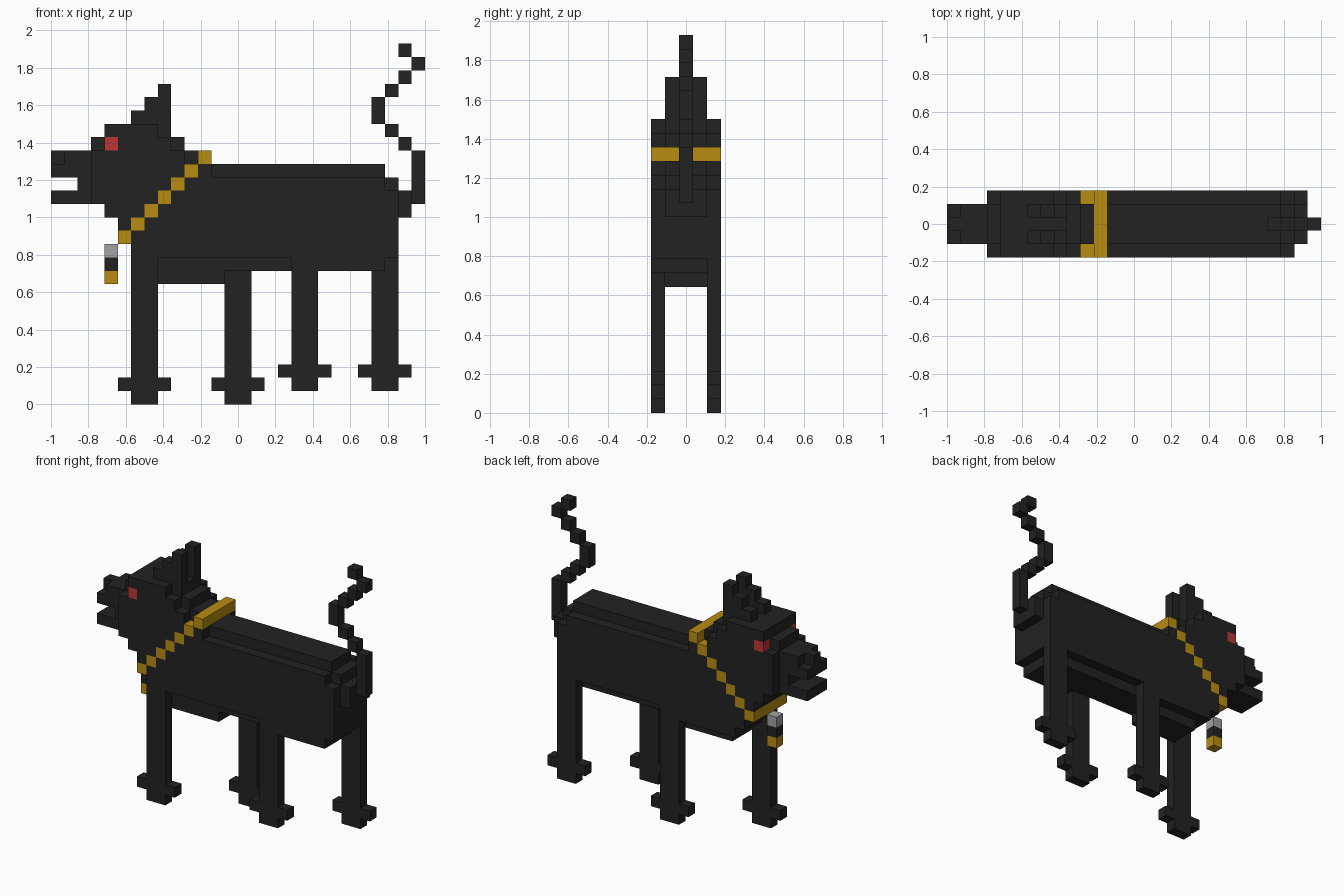
import bpy, bmesh
from mathutils import Matrix, Vector

cube = bpy.data.objects.get("Cube")
if cube:
    bpy.data.objects.remove(cube, do_unlink=True)

V = 1 / 14                                   # size of one block
ORIGIN = Vector((-1, -2.5 * V, 0))


def material(name, rgb):
    m = bpy.data.materials.new(name)
    m.use_nodes = True
    color = (*rgb, 1)
    m.diffuse_color = color
    bsdf = next(n for n in m.node_tree.nodes if n.type == 'BSDF_PRINCIPLED')
    bsdf.inputs["Base Color"].default_value = color
    bsdf.inputs["Roughness"].default_value = 0.8
    return m


black = material("black", (0.016, 0.016, 0.016))
gold = material("gold", (0.479, 0.262, 0.006))
red = material("red", (0.50, 0.037, 0.037))
grey = material("grey", (0.36, 0.36, 0.36))


def part(name, mat, boxes):
    """Boxes are inclusive block ranges: (x0, x1, y0, y1, z0, z1)."""
    bm = bmesh.new()
    for x0, x1, y0, y1, z0, z1 in boxes:
        lo = Vector((x0, y0, z0)) * V + ORIGIN
        hi = Vector((x1 + 1, y1 + 1, z1 + 1)) * V + ORIGIN
        mat4 = Matrix.Translation((lo + hi) / 2) @ Matrix.Diagonal((*(hi - lo), 1))
        bmesh.ops.create_cube(bm, size=1, matrix=mat4)
    me = bpy.data.meshes.new(name)
    bm.to_mesh(me)
    bm.free()
    me.materials.append(mat)
    ob = bpy.data.objects.new(name, me)
    bpy.context.collection.objects.link(ob)
    return ob


# Torso: each row starts just behind the slanted collar
torso = [(6, 25, 0, 4, 11, 12)]
torso += [(k - 6, 25, 0, 4, k, k) for k in range(13, 16)]
torso += [(10, 24, 0, 4, 16, 16), (25, 25, 1, 3, 16, 16)]
part("torso", black, torso)
part("back_ridge", black, [(11, 11, 0, 4, 17, 17), (12, 24, 1, 3, 17, 17)])
part("belly", black, [(7, 24, 1, 3, 10, 10), (8, 12, 1, 3, 9, 9),
                      (18, 24, 0, 0, 10, 10), (7, 12, 4, 4, 10, 10)])

# Legs with wider paws: first block, side, ground level
for name, x, y, z in (("front_right_leg", 6, 0, 0), ("front_left_leg", 13, 4, 0),
                      ("back_right_leg", 18, 0, 1), ("back_left_leg", 24, 4, 1)):
    part(name, black, [(x, x + 1, y, y, z, 10),
                       (x - 1, x - 1, y, y, z + 1, z + 1),
                       (x + 2, x + 2, y, y, z + 1, z + 1)])

# Collar: diagonal stair of blocks around the neck
part("collar", gold, [(k - 7, k - 7, 0, 4, k, k) for k in range(12, 19)])

# Head and neck in front of the collar
part("head", black, [
    (5, 5, 0, 4, 13, 13), (4, 6, 0, 4, 14, 14), (3, 7, 0, 4, 15, 15),
    (3, 8, 0, 4, 16, 16), (3, 9, 0, 4, 17, 18), (10, 10, 1, 3, 18, 18),
    (3, 9, 1, 3, 19, 19), (5, 8, 0, 4, 19, 19),
    (4, 7, 0, 4, 20, 20), (8, 8, 1, 3, 20, 20)])
part("upper_snout", black, [(0, 2, 1, 3, 17, 17), (1, 2, 1, 3, 18, 18),
                            (2, 2, 1, 3, 16, 16)])
part("nose", black, [(0, 0, 2, 2, 18, 18)])
part("lower_jaw", black, [(0, 2, 1, 3, 15, 15)])

# Paired eyes and stepped ears
for side, eye_y, ear_y in (("right", 0, 1), ("left", 4, 3)):
    part(side + "_eye", red, [(4, 4, eye_y, eye_y, 19, 19)])
    part(side + "_ear", black, [(6 + s, 8, ear_y, ear_y, 21 + s, 21 + s)
                                for s in range(3)])

# Hanging pendant
for name, mat, z in (("pendant_ring", grey, 11), ("pendant_middle", black, 10),
                     ("pendant_tip", gold, 9)):
    part(name, mat, [(4, 4, 2, 2, z, z)])

# Zigzag tail on its root block
part("tail_root", black, [(26, 26, 1, 3, 14, 15)])
tail = [(27, 15, 18), (26, 19, 19), (25, 20, 20), (24, 21, 22),
        (25, 23, 23), (26, 24, 24), (27, 25, 25), (26, 26, 26)]
part("tail", black, [(x, x, 2, 2, z0, z1) for x, z0, z1 in tail])
